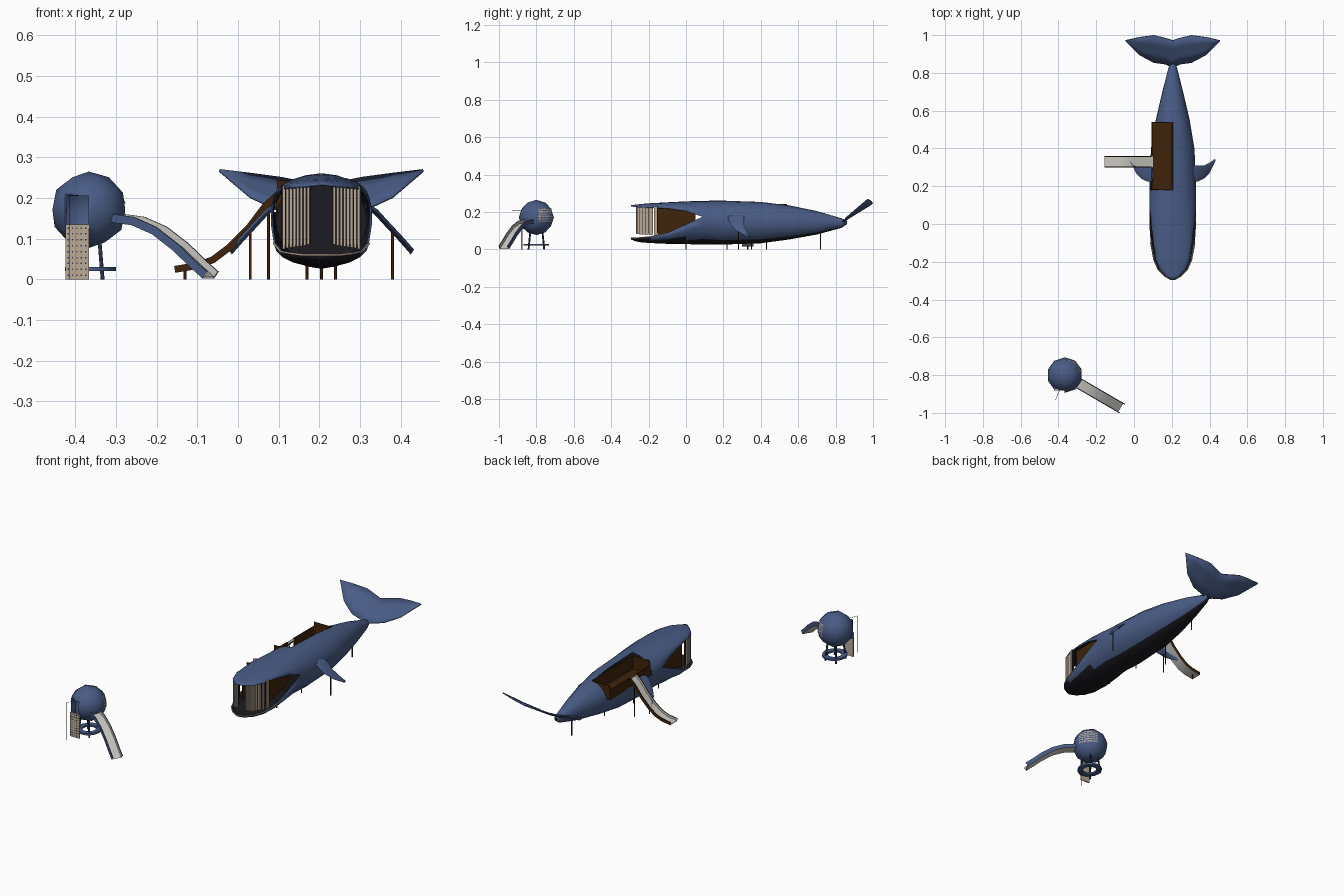
import bpy, bmesh, math
from mathutils import Vector

if "Cube" in bpy.data.objects:
    bpy.data.objects.remove(bpy.data.objects["Cube"])

CX = 0.205                      # whale centre line


def mat(name, r, g, b):
    m = bpy.data.materials.new(name)
    m.diffuse_color = (r, g, b, 1)
    m.use_nodes = True
    m.node_tree.nodes["Principled BSDF"].inputs["Base Color"].default_value = m.diffuse_color
    return m


BLUE = mat("blue", 0.068, 0.108, 0.24)
DARK = mat("charcoal", 0.011, 0.011, 0.016)
BROWN = mat("brown", 0.05, 0.017, 0.003)
BEIGE = mat("beige", 0.5, 0.4, 0.31)
GREY = mat("light grey", 0.6, 0.58, 0.54)
NAVY = mat("navy", 0.025, 0.035, 0.08)


def mesh(name, verts, faces, mats, index=None, smooth=None, merge=False):
    me = bpy.data.meshes.new(name)
    me.from_pydata([tuple(v) for v in verts], [], faces)
    for m in mats:
        me.materials.append(m)
    if index:
        for p, i in zip(me.polygons, index):
            p.material_index = i
    if merge:
        bm = bmesh.new()
        bm.from_mesh(me)
        bmesh.ops.remove_doubles(bm, verts=bm.verts, dist=0.0005)
        bm.to_mesh(me)
        bm.free()
    if smooth:
        me.shade_smooth()
        me.set_sharp_from_angle(angle=math.radians(smooth))
    ob = bpy.data.objects.new(name, me)
    bpy.context.collection.objects.link(ob)
    return ob


def box(name, x0, x1, y0, y1, z0, z1, m):
    v = [(x, y, z) for x in (x0, x1) for y in (y0, y1) for z in (z0, z1)]
    f = [(0, 1, 3, 2), (4, 6, 7, 5), (0, 4, 5, 1), (2, 3, 7, 6), (0, 2, 6, 4), (1, 5, 7, 3)]
    return mesh(name, v, f, [m])


def rod(name, pts, r, m):
    cu = bpy.data.curves.new(name, 'CURVE')
    cu.dimensions = '3D'
    cu.bevel_depth, cu.bevel_resolution, cu.use_fill_caps = r, 1, True
    s = cu.splines.new('POLY')
    s.points.add(len(pts) - 1)
    for p, c in zip(s.points, pts):
        p.co = (*c, 1)
    cu.materials.append(m)
    ob = bpy.data.objects.new(name, cu)
    bpy.context.collection.objects.link(ob)
    return ob


def cut(ob, cutter):
    cutter.hide_render = True
    cutter.display_type = 'WIRE'
    b = ob.modifiers.new("cut", 'BOOLEAN')
    b.object, b.operation, b.solver = cutter, 'DIFFERENCE', 'EXACT'


def slide(name, path, w, h, outer):
    """U-shaped trough swept along a path: light bed, coloured side rails."""
    t = 0.005
    prof = [(-w, h), (-w, -t), (w, -t), (w, h), (w - t, h), (w - t, 0), (t - w, 0), (t - w, h)]
    P = [Vector(p) for p in path]
    v, f, idx = [], [], []
    for i, p in enumerate(P):
        d = (P[min(i + 1, len(P) - 1)] - P[max(i - 1, 0)]).normalized()
        lat = d.cross(Vector((0, 0, 1))).normalized()
        up = lat.cross(d)
        v += [p + lat * a + up * b for a, b in prof]
    for i in range(len(P) - 1):
        for k in range(8):
            n = (k + 1) % 8
            f.append((i * 8 + k, i * 8 + n, i * 8 + 8 + n, i * 8 + 8 + k))
            idx.append(1 if k in (1, 4, 5, 6) else 0)
    return mesh(name, v, f, [outer, GREY], idx, 30)


# ---------- whale body: y, upper width, top, upper lip, lower width, bottom, lower lip
S = [(-.295, .01, .236, .232, .01, .054, .06), (-.275, .038, .239, .228, .045, .045, .06),
     (-.24, .07, .243, .226, .078, .038, .064), (-.19, .09, .247, .224, .1, .034, .068),
     (-.1, .103, .252, .22, .117, .03, .088), (0, .115, .257, .205, .124, .028, .133),
     (.09, .124, .26, .175, .124, .027, .175), (.2, .124, .261, .15, .124, .026, .15),
     (.4, .115, .254, .143, .115, .033, .143), (.55, .09, .236, .142, .09, .053, .142),
     (.7, .055, .205, .142, .055, .08, .142), (.83, .022, .167, .143, .022, .115, .143),
     (.86, .01, .155, .147, .01, .135, .147)]
N = 10
verts, faces, idx = [], [], []
for half in (0, 1):
    base = len(verts)
    for y, wu, zt, lu, wl, zb, ll in S:
        w, lip, h = (wl, ll, ll - zb) if half else (wu, lu, zt - lu)
        for k in range(N + 1):
            a = math.pi * (k / N - 0.5 + half)
            verts.append((CX + w * math.sin(a), y, lip + h * math.cos(a)))
    for i in range(len(S) - 1):
        edge = 0 if i < 3 else 2 if i < 5 else 3       # dark chin narrowing to the belly strip
        for k in range(N):
            a = base + i * (N + 1) + k
            faces.append((a, a + 1, a + N + 2, a + N + 1))
            idx.append(1 if half and edge <= k < N - edge else 0)
body = mesh("whale_body", verts, faces, [BLUE, DARK], idx, smooth=35, merge=True)
sol = body.modifiers.new("shell", 'SOLIDIFY')
sol.thickness, sol.offset, sol.material_offset = 0.005, -1, 1
cut(body, box("deck_cutter", .08, CX + .001, .18, .54, .165, .35, BROWN))

# ---------- open deck box let into the left of the back
box("deck_floor", .093, CX, .18, .54, .16, .17, BROWN)
box("deck_inner_wall", CX - .006, CX, .18, .54, .16, .243, BROWN)
box("deck_front_wall", .096, CX, .18, .186, .16, .243, BROWN)
box("deck_back_wall", .096, CX, .534, .54, .16, .238, BROWN)
box("deck_outer_wall_front", .093, .099, .18, .3, .16, .215, BROWN)
box("deck_outer_wall_back", .093, .099, .36, .54, .16, .215, BROWN)
slide("whale_slide", [(x, .33, z) for x, z in ((.1, .205), (.07, .178), (.03, .125), (-.02, .075),
      (-.06, .045), (-.1, .03), (-.155, .021))], .031, .012, BROWN)

# ---------- mouth: baleen, lip, side panels and rear bulkhead
for s in (-1, 1):
    for k in range(8):
        u = k / 7
        x, y = CX + s * (.032 + .06 * u), -.262 + .095 * u * u
        box("baleen", x - .003, x + .003, y - .004, y + .012, .085 - .01 * u, .229, BEIGE)
        box("baleen_gap", x - .0055, x + .0055, y + .012, y + .016, .085, .229, DARK)
    # brown inner wall panel, tapering to the mouth corner
    side = [(CX + s * x, y, z) for x, y, z in ((.07, -.15, .075), (.075, -.02, .11), (.08, .05, .15),
            (.08, .05, .205), (.075, -.02, .225), (.07, -.15, .228))]
    panel = mesh("mouth_side_panel", side, [(0, 1, 4, 5), (1, 2, 3, 4)], [BROWN])
    panel.modifiers.new("thick", 'SOLIDIFY').thickness = .004
right = [(CX + r[4], r[0], r[6]) for r in S[:5]]
left = [(2 * CX - x, y, z) for x, y, z in right]
rod("lower_lip", left[::-1] + right, .0028, BEIGE)
ring = [(CX + .113 * math.cos(a), .13, .143 + .108 * math.sin(a))
        for a in (i * math.pi / 10 for i in range(20))]
mesh("mouth_bulkhead", ring, [tuple(range(20))], [DARK])

# ---------- tail fluke: offset, leading y, z, trailing y, z
F = [(0, .825, .148, .97, .235), (.04, .845, .155, .983, .24), (.1, .853, .17, .997, .252),
     (.175, .893, .205, .987, .262), (.25, .968, .269, .97, .271)]
F = [(-s, *r) for s, *r in F[:0:-1]] + F
v, f = [], []
for s, y0, z0, y1, z1 in F:
    for k in range(4):
        u = k / 3
        v.append((CX + s, y0 + (y1 - y0) * u, z0 + (z1 - z0) * u))
for i in range(len(F) - 1):
    for k in range(3):
        a = i * 4 + k
        f.append((a, a + 4, a + 5, a + 1))
fl = mesh("tail_fluke", v, f, [BLUE], smooth=30)
fl.modifiers.new("thick", 'SOLIDIFY').thickness = .006

# ---------- side fins: offset, front y, back y, z
R = [(.105, .225, .31, .185), (.135, .225, .31, .165), (.165, .24, .31, .132),
     (.195, .27, .325, .1), (.224, .33, .345, .067)]
for s in (-1, 1):
    v, f = [], []
    for x, y0, y1, z in R:
        m = y0 + (y1 - y0) * .4
        v += [(CX + s * x, y0, z), (CX + s * (x + .004), m, z + .006),
              (CX + s * x, y1, z), (CX + s * (x - .004), m, z - .006)]
    for i in range(len(R) - 1):
        for k in range(4):
            n = (k + 1) % 4
            q = (i * 4 + k, i * 4 + n, i * 4 + 4 + n, i * 4 + 4 + k)
            f.append(q if s < 0 else q[::-1])
    f.append((16, 17, 18, 19))
    mesh("side_fin", v, f, [BLUE], smooth=40)

# ---------- support posts
for x, y, z in ((.03, .28, .125), (.38, .28, .125), (.075, .35, .17), (.17, 0, .04), (.24, 0, .04),
                (.17, .22, .04), (.24, .22, .04), (.205, .43, .05), (.205, .72, .1), (-.13, .33, .022)):
    rod("post", [(x, y, 0), (x, y, z)], .0035, BROWN)

# ---------- ball house
C = Vector((-.367, -.80, .171))
bm = bmesh.new()
bmesh.ops.create_icosphere(bm, subdivisions=2, radius=.094)
bm.verts.ensure_lookup_table()
bv = [p.co + C for p in bm.verts]
bf = [tuple(p.index for p in q.verts) for q in bm.faces]
bm.free()
ball = mesh("ball_house", bv, bf, [BLUE], smooth=40)
bpy.context.view_layer.update()

# window made of small light holes, set flush on the facets
v, f = [], []
for i in range(7):
    for j in range(6):
        a, e = math.radians(12 + 10 * i), math.radians(-12 + 8 * j)
        d = Vector((math.cos(a) * math.cos(e), math.sin(a) * math.cos(e), math.sin(e)))
        hit, loc, nor, _ = ball.ray_cast(C + d * .2, -d)
        if hit:
            t = Vector((0, 0, 1)).cross(nor).normalized() * .0062
            b = nor.cross(t).normalized() * .0035
            p, n = loc + nor * .0012, len(v)
            v += [p - t - b, p + t - b, p + t + b, p - t + b]
            f.append((n, n + 1, n + 2, n + 3))
mesh("ball_window_holes", v, f, [BEIGE])
sol = ball.modifiers.new("shell", 'SOLIDIFY')
sol.thickness, sol.offset = .005, -1
cut(ball, box("door_cutter", -.422, -.368, -.95, -.84, .125, .205, BLUE))

# door frame, climbing panel and hand rail
for x in (-.425, -.368):
    box("door_side", x, x + .004, -.873, -.84, .11, .21, BLUE)
box("door_top", -.425, -.364, -.873, -.84, .206, .21, BLUE)
box("climbing_panel", -.424, -.367, -.881, -.875, 0, .135, BEIGE)
for i in range(5):
    for j in range(9):
        x, z = -.418 + .011 * i, .01 + .0145 * j
        box("climbing_hole", x - .0018, x + .0018, -.8825, -.881, z - .0018, z + .0018, NAVY)
rod("hand_rail", [(-.39, -.87, .207), (-.415, -.93, .207), (-.415, -.93, 0)], .001, NAVY)

# legs and ring bench
for sx in (-1, 1):
    for sy in (-1, 1):
        rod("ball_leg", [(C.x + sx * .034, C.y + sy * .042, 0), (C.x + sx * .026, C.y + sy * .032, .1)],
            .005, NAVY)
v, f = [], []
for i in range(16):
    a = i * math.pi / 8
    for r, z in ((.063, .02), (.063, .03), (.036, .03), (.036, .02)):
        v.append((-.363 + r * math.cos(a), C.y + r * 1.08 * math.sin(a), z))
    for k in range(4):
        j, n = (i + 1) % 16, (k + 1) % 4
        f.append((i * 4 + k, j * 4 + k, j * 4 + n, i * 4 + n))
mesh("ring_bench", v, f, [BLUE], smooth=30)

# ball slide, running out to the front right
slide("ball_slide", [(C.x + .86 * r, C.y - .5 * r, z) for r, z in ((.08, .145), (.14, .138),
      (.2, .115), (.26, .075), (.31, .033), (.345, .006))], .029, .016, BLUE)
